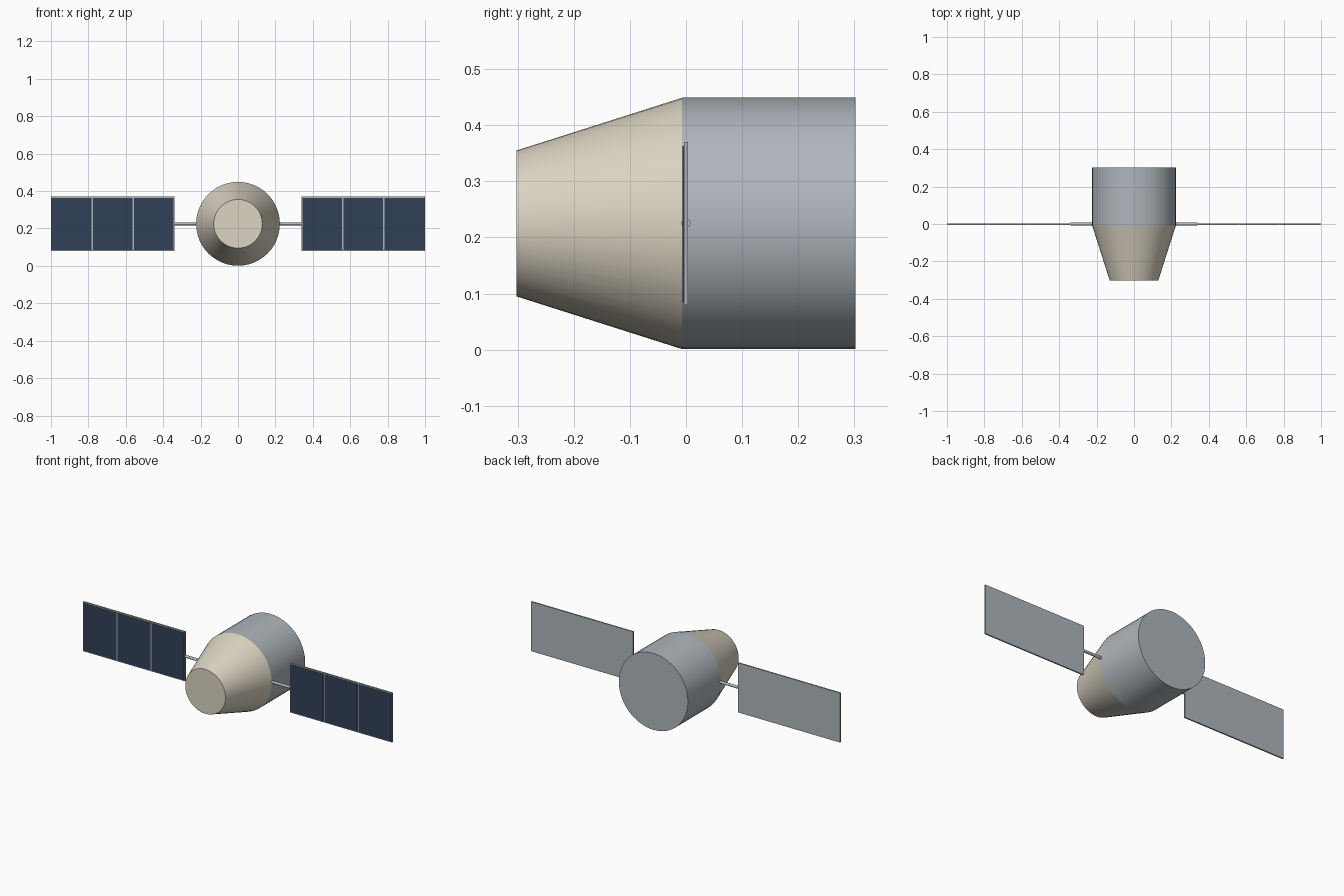
import bpy
import math
from mathutils import Vector

cube = bpy.data.objects.get("Cube")
if cube:
    bpy.data.objects.remove(cube, do_unlink=True)

MID = 0.225      # height of the craft's axis
RADIUS = 0.224   # service module radius


def material(name, rgb):
    m = bpy.data.materials.new(name)
    m.use_nodes = True
    m.diffuse_color = (*rgb, 1)
    m.node_tree.nodes["Principled BSDF"].inputs["Base Color"].default_value = (*rgb, 1)
    return m


cream = material("cream", (0.71, 0.66, 0.54))
grey = material("blue_grey", (0.43, 0.47, 0.50))
navy = material("navy", (0.03, 0.052, 0.095))


def finish(name, mat, smooth=False):
    obj = bpy.context.object
    obj.name = name
    obj.data.materials.append(mat)
    if smooth:
        bpy.ops.object.shade_smooth_by_angle(angle=math.radians(30))
    return obj


def tube(name, start, end, r_start, r_end, sides, mat):
    start, end = Vector(start), Vector(end)
    axis = end - start
    bpy.ops.mesh.primitive_cone_add(
        vertices=sides, radius1=r_start, radius2=r_end, depth=axis.length,
        location=(start + end) / 2, rotation=axis.to_track_quat("Z", "Y").to_euler())
    return finish(name, mat, True)


def box(name, low, high, mat):
    low, high = Vector(low), Vector(high)
    bpy.ops.mesh.primitive_cube_add(size=1, location=(low + high) / 2)
    bpy.context.object.scale = high - low
    bpy.ops.object.transform_apply(location=False, rotation=False, scale=True)
    return finish(name, mat)


# Body: tapered crew capsule ahead of a cylindrical service module
tube("crew_capsule", (0, -0.302, MID), (0, -0.007, MID), 0.13, RADIUS, 48, cream)
tube("service_module", (0, -0.007, MID), (0, 0.302, MID), RADIUS, RADIUS, 48, grey)

# Solar wings: strut, backing panel and three cell plates on each side
for side, s in (("left", 1), ("right", -1)):
    tube(f"{side}_strut", (s * 0.2, 0, MID), (s * 0.34, 0, MID), 0.008, 0.008, 16, grey)
    box(f"{side}_panel", (min(s * 0.34, s), -0.004, 0.08),
        (max(s * 0.34, s), 0.004, 0.37), grey)
    for i in range(3):
        centre = s * 0.67 + (i - 1) * 0.22
        box(f"{side}_cell_{i + 1}", (centre - 0.106, -0.006, 0.085),
            (centre + 0.106, -0.003, 0.363), navy)
